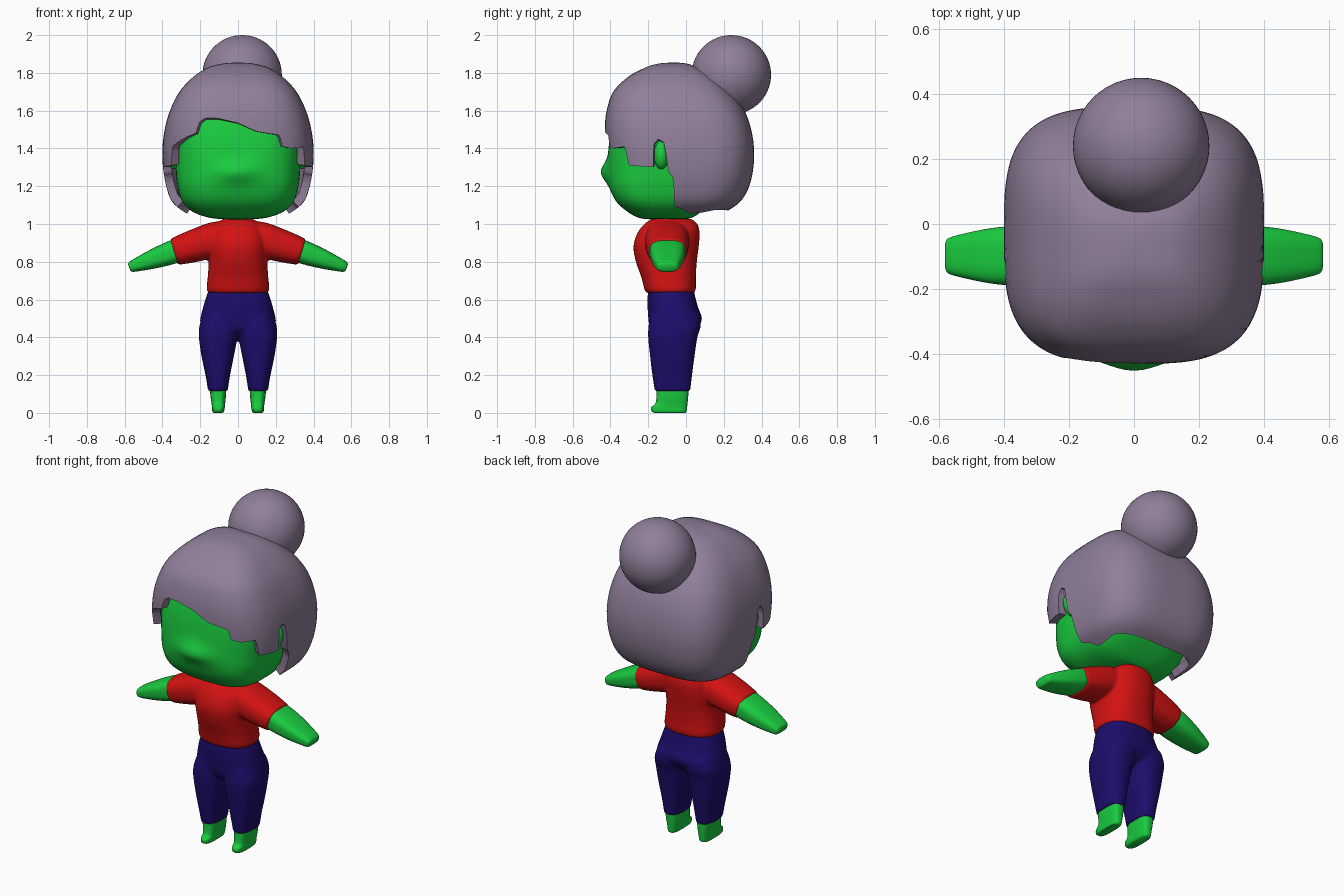
import bpy, bmesh, math
from mathutils import Matrix, Vector

if "Cube" in bpy.data.objects:
    bpy.data.objects.remove(bpy.data.objects["Cube"])


def material(name, rgb):
    m = bpy.data.materials.new(name)
    m.diffuse_color = (*rgb, 1)
    m.use_nodes = True
    m.node_tree.nodes["Principled BSDF"].inputs["Base Color"].default_value = m.diffuse_color
    return m


SKIN = material("green", (0.01, 0.60, 0.05))
HAIR = material("mauve", (0.28, 0.21, 0.32))
RED = material("red", (0.65, 0.006, 0.006))
NAVY = material("navy", (0.012, 0.004, 0.15))


def spline(rings, u):
    """Catmull-Rom through ring tuples, u in ring index units."""
    last = len(rings) - 1
    i = min(int(u), last - 1)
    t = u - i
    p0, p1, p2, p3 = (rings[min(max(k, 0), last)] for k in (i - 1, i, i + 1, i + 2))
    return [0.5 * (2 * b + (c - a) * t + (2 * a - 5 * b + 4 * c - d) * t * t
                   + (3 * b - a - 3 * c + d) * t ** 3) for a, b, c, d in zip(p0, p1, p2, p3)]


def section(ring, phi, n):
    """Point on a superellipse ring (z, x0, x1, y0, y1)."""
    z, x0, x1, y0, y1 = ring
    c, s = math.cos(phi), math.sin(phi)
    r = (abs(c) ** n + abs(s) ** n) ** (-1 / n)
    return Vector(((x0 + x1) / 2 + (x1 - x0) / 2 * r * c, (y0 + y1) / 2 + (y1 - y0) / 2 * r * s, z))


def loft(bm, rings, n=2.5, seg=48, step=4, mat=Matrix(), mirror=1, warp=None):
    """Closed smooth loft; rings of 4 values (z, hx, y0, y1) are centred on x = 0."""
    rings = [r if len(r) == 5 else (r[0], -r[1], r[1], r[2], r[3]) for r in rings]
    rows = []
    for k in range((len(rings) - 1) * step + 1):
        ring = spline(rings, k / step)
        row = []
        for j in range(seg):
            p = mat @ section(ring, 2 * math.pi * j / seg, n)
            if warp:
                warp(p)
            p.x *= mirror
            row.append(bm.verts.new(p))
        rows.append(row)
    for a, b in zip(rows, rows[1:]):
        for j in range(seg):
            bm.faces.new((a[j], a[(j + 1) % seg], b[(j + 1) % seg], b[j]))
    bm.faces.new(rows[0])
    bm.faces.new(rows[-1])


def finish(bm, name, mat, remesh=0, solid=0, angle=40):
    bmesh.ops.remove_doubles(bm, verts=bm.verts, dist=1e-5)
    bmesh.ops.recalc_face_normals(bm, faces=bm.faces)
    me = bpy.data.meshes.new(name)
    bm.to_mesh(me)
    bm.free()
    ob = bpy.data.objects.new(name, me)
    bpy.context.collection.objects.link(ob)
    me.materials.append(mat)
    if remesh:
        m = ob.modifiers.new("blend", 'REMESH')
        m.mode, m.voxel_size = 'VOXEL', remesh
        m = ob.modifiers.new("smooth", 'SMOOTH')
        m.factor, m.iterations = 0.5, 5
    if solid:
        m = ob.modifiers.new("thickness", 'SOLIDIFY')
        m.thickness, m.offset = solid, -1
    bpy.ops.object.select_all(action='DESELECT')
    ob.select_set(True)
    bpy.context.view_layer.objects.active = ob
    if ob.modifiers:
        bpy.ops.object.convert(target='MESH')
    bpy.ops.object.shade_smooth_by_angle(angle=math.radians(angle))
    return ob


# Head with a soft nose bump
def nose(p):
    if p.y < -0.2:
        p.y -= 0.04 * math.exp(-(p.x / 0.11) ** 2 - ((p.z - 1.275) / 0.055) ** 2)


bm = bmesh.new()
loft(bm, [(1.025, .06, -.19, -.02), (1.033, .15, -.25, .03), (1.065, .24, -.31, .08),
          (1.12, .295, -.37, .14), (1.2, .32, -.405, .2), (1.3, .33, -.412, .25),
          (1.4, .335, -.41, .28), (1.5, .33, -.395, .28), (1.6, .30, -.365, .25),
          (1.7, .24, -.30, .18), (1.77, .14, -.2, .08), (1.785, .03, -.1, -.02)],
     n=3.2, seg=80, step=5, warp=nose)
finish(bm, "head", SKIN, angle=60)

# Ears
for s, side in ((1, "right"), (-1, "left")):
    bm = bmesh.new()
    bmesh.ops.create_uvsphere(bm, u_segments=24, v_segments=16, radius=1,
                              matrix=Matrix.Translation((s * .335, -.13, 1.365)) @ Matrix.Diagonal((.052, .04, .075, 1)))
    finish(bm, "ear_" + side, SKIN)

# Hair cap: shell of rings cut off at a hem height that varies around the head
CAP = [(z, -h, h, a, b) for z, h, a, b in (
    (1.855, .0, -.06, -.06), (1.85, .075, -.14, .0), (1.83, .155, -.21, .06), (1.78, .235, -.305, .15),
    (1.70, .31, -.385, .24), (1.60, .36, -.42, .31), (1.50, .388, -.43, .345), (1.40, .40, -.425, .36),
    (1.30, .397, -.41, .357), (1.20, .38, -.39, .335), (1.12, .35, -.36, .29), (1.07, .295, -.31, .22),
    (1.04, .24, -.26, .16))]
FRINGE = [(-.31, 1.46), (-.24, 1.48), (-.225, 1.54), (-.19, 1.56), (-.12, 1.56), (0, 1.535),
          (.1, 1.49), (.2, 1.475), (.235, 1.47), (.25, 1.41), (.32, 1.40)]
SIDE = [(-.36, 1.41), (-.35, 1.31), (-.18, 1.30), (-.168, 1.42), (-.14, 1.45), (-.11, 1.43),
        (-.098, 1.27), (-.075, 1.25), (-.06, 1.09), (0, 1.08), (.08, 1.055), (.18, 1.06), (.3, 1.075)]
hem = [(math.atan2(-1, x / .4), z) for x, z in FRINGE] + [(math.pi / 2, 1.07)]
hem += [(math.atan2((y + .03) / .39, s), z) for s in (1, -1) for y, z in SIDE]
hem.sort()
hem = [(hem[-1][0] - 2 * math.pi, hem[-1][1])] + hem + [(hem[0][0] + 2 * math.pi, hem[0][1])]


def hem_u(phi):
    for (a, za), (b, zb) in zip(hem, hem[1:]):
        if a <= phi <= b:
            z = za + (zb - za) * (phi - a) / (b - a)
            break
    lo, hi = 0, len(CAP) - 1
    for _ in range(25):
        mid = (lo + hi) / 2
        lo, hi = (mid, hi) if spline(CAP, mid)[0] > z else (lo, mid)
    return lo


bm = bmesh.new()
N, ROWS = 360, 30
cols = []
for j in range(N):
    phi = -math.pi + 2 * math.pi * j / N
    end = hem_u(phi)
    cols.append([bm.verts.new(section(spline(CAP, end * k / ROWS), phi, 3.3)) for k in range(ROWS + 1)])
for j in range(N):
    a, b = cols[j], cols[(j + 1) % N]
    for k in range(ROWS):
        bm.faces.new((a[k], a[k + 1], b[k + 1], b[k]))
finish(bm, "hair_cap", HAIR, solid=.045, angle=50)

# Hair bun
bm = bmesh.new()
bmesh.ops.create_uvsphere(bm, u_segments=48, v_segments=32, radius=.21,
                          matrix=Matrix.Translation((.022, .24, 1.79)))
finish(bm, "hair_bun", HAIR)


def arm_axis(x, y, z, slope):
    return Matrix.Translation((x, y, z)) @ Matrix.Rotation(math.radians(90 + slope), 4, 'Y')


# Shirt: torso and two short sleeves blended together
bm = bmesh.new()
loft(bm, [(.635, .155, -.21, .04), (.655, .166, -.22, .052), (.72, .16, -.237, .052),
          (.80, .155, -.265, .057), (.88, .158, -.278, .067), (.95, .15, -.258, .072),
          (1.0, .12, -.22, .06), (1.028, .075, -.18, .025)])
for s in (1, -1):
    loft(bm, [(0, .08, -.1, .1), (.08, .093, -.115, .115), (.2, .085, -.112, .112),
              (.285, .074, -.103, .103), (.302, .068, -.098, .098)],
         mat=arm_axis(.05, -.1, .94, 17), mirror=s)
finish(bm, "shirt", RED, remesh=.008)

# Arms
for s, side in ((1, "right"), (-1, "left")):
    bm = bmesh.new()
    loft(bm, [(0, .058, -.09, .09), (.1, .062, -.093, .093), (.2, .053, -.085, .085),
              (.29, .038, -.068, .068), (.335, .028, -.056, .056), (.346, .018, -.046, .046)],
         n=3, mat=arm_axis(.25, -.098, .885, 19.5), mirror=s)
    finish(bm, "arm_" + side, SKIN)

# Trousers: hips and two legs blended together
bm = bmesh.new()
loft(bm, [(.41, .10, -.15, .0), (.44, .175, -.185, .05), (.48, .199, -.197, .08), (.51, .197, -.2, .083),
          (.55, .187, -.203, .067), (.6, .173, -.204, .052), (.65, .155, -.2, .042)])
for s in (1, -1):
    loft(bm, [(.115, .055, .158, -.165, .022), (.2, .042, .172, -.178, .032), (.3, .022, .193, -.19, .045),
              (.4, .002, .207, -.2, .06), (.46, -.01, .204, -.198, .078), (.52, -.01, .18, -.19, .075)], mirror=s)
finish(bm, "trousers", NAVY, remesh=.008)

# Feet with small toes pointing forward
for s, side in ((1, "right"), (-1, "left")):
    bm = bmesh.new()
    loft(bm, [(.0, .082, .13, -.165, -.005), (.008, .074, .136, -.182, .003), (.03, .07, .138, -.184, .006),
              (.05, .068, .14, -.162, .008), (.09, .064, .146, -.156, .012), (.15, .062, .15, -.155, .015)],
         n=3, mirror=s)
    finish(bm, "foot_" + side, SKIN)
